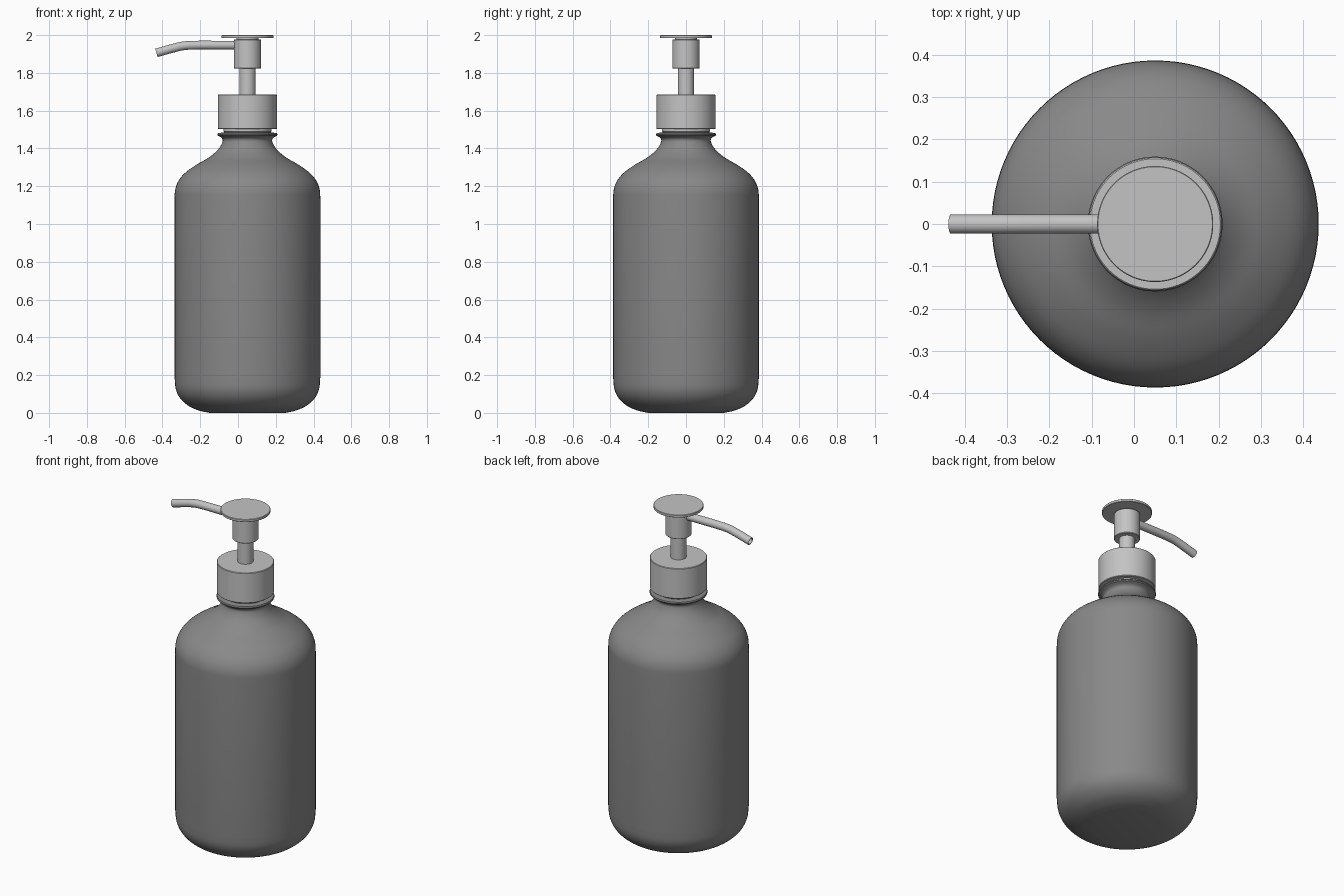
import bpy, bmesh, math
from mathutils import Vector

AXIS_X = 0.05   # bottle axis, offset by the spout
SEGMENTS = 96

cube = bpy.data.objects.get("Cube")
if cube:
    bpy.data.objects.remove(cube, do_unlink=True)


def material(name, value):
    mat = bpy.data.materials.new(name)
    mat.use_nodes = True
    color = (value, value, value, 1)
    mat.diffuse_color = color
    mat.node_tree.nodes["Principled BSDF"].inputs["Base Color"].default_value = color
    return mat


def add_object(name, bm, mat):
    bmesh.ops.recalc_face_normals(bm, faces=bm.faces)
    mesh = bpy.data.meshes.new(name)
    bm.to_mesh(mesh)
    bm.free()
    mesh.materials.append(mat)
    obj = bpy.data.objects.new(name, mesh)
    bpy.context.collection.objects.link(obj)
    bpy.ops.object.select_all(action="DESELECT")
    obj.select_set(True)
    bpy.context.view_layer.objects.active = obj
    bpy.ops.object.shade_smooth_by_angle(angle=math.radians(35))
    return obj


def bridge(bm, a, b):
    n = len(a)
    for i in range(n):
        bm.faces.new((a[i], a[(i + 1) % n], b[(i + 1) % n], b[i]))


def lathe(name, profile, mat):
    """Spin (radius, height) points around the bottle axis and cap both ends."""
    bm = bmesh.new()
    rings = []
    for r, z in profile:
        angles = [math.tau * i / SEGMENTS for i in range(SEGMENTS)]
        rings.append([bm.verts.new((AXIS_X + r * math.cos(t), r * math.sin(t), z))
                      for t in angles])
    for a, b in zip(rings, rings[1:]):
        bridge(bm, a, b)
    bm.faces.new(rings[0])
    bm.faces.new(rings[-1])
    return add_object(name, bm, mat)


def smooth_path(points, steps=5):
    """Catmull-Rom curve through the points."""
    p = [Vector(q) for q in points]
    p = [2 * p[0] - p[1]] + p + [2 * p[-1] - p[-2]]
    out = []
    for a, b, c, d in zip(p, p[1:], p[2:], p[3:]):
        for k in range(steps):
            t = k / steps
            out.append(0.5 * (2 * b + (c - a) * t + (2 * a - 5 * b + 4 * c - d) * t**2
                              + (3 * b - a - 3 * c + d) * t**3))
    return out + [p[-2]]


def cylinder(name, radius, low, high, mat, bevel=0.003):
    return lathe(name, [(radius - bevel, low), (radius, low + bevel),
                        (radius, high - bevel), (radius - bevel, high)], mat)


bottle_grey = material("bottle dark grey", 0.25)
pump_grey = material("pump light grey", 0.55)

# Bottle: rounded base, straight wall, sloping shoulder, flared neck
base = smooth_path([(0.2, 0), (0.255, 0.012), (0.31, 0.036), (0.355, 0.076),
                    (0.379, 0.125), (0.386, 0.19)])
shoulder = smooth_path([(0.386, 1.13), (0.383, 1.18), (0.367, 1.225), (0.333, 1.268),
                        (0.275, 1.311), (0.205, 1.352), (0.155, 1.395),
                        (0.132, 1.435), (0.136, 1.455), (0.157, 1.468)])
rim = [(0.159, 1.474), (0.156, 1.481), (0.125, 1.485), (0.125, 1.52)]
lathe("bottle", base + shoulder + rim, bottle_grey)

# Pump: closure, stem, head and press plate
cylinder("neck_gasket", 0.128, 1.488, 1.51, pump_grey)
cylinder("closure_cap", 0.157, 1.502, 1.685, pump_grey)
cylinder("pump_stem", 0.043, 1.68, 1.83, pump_grey, 0.001)
cylinder("pump_head", 0.072, 1.823, 1.978, pump_grey)
cylinder("head_neck", 0.058, 1.97, 1.988, pump_grey, 0.001)
cylinder("press_plate", 0.137, 1.984, 2.0, pump_grey, 0.002)

# Spout: hollow tube bending down at its tip
path = smooth_path([(0.0, 1.947), (-0.1, 1.947), (-0.22, 1.947),
                    (-0.29, 1.943), (-0.35, 1.929), (-0.432, 1.906)])
bm = bmesh.new()
sections = {}
for radius in (0.023, 0.018):
    rings = []
    for i, p in enumerate(path):
        d = (path[min(i + 1, len(path) - 1)] - path[max(i - 1, 0)]).normalized()
        ring = []
        for k in range(32):
            t = math.tau * k / 32
            u, v = radius * math.cos(t), radius * math.sin(t)
            ring.append(bm.verts.new((p.x - d.y * u, v, p.y + d.x * u)))
        rings.append(ring)
    for a, b in zip(rings, rings[1:]):
        bridge(bm, a, b)
    sections[radius] = rings
for end in (0, -1):
    bridge(bm, sections[0.023][end], sections[0.018][end])
add_object("spout", bm, pump_grey)
